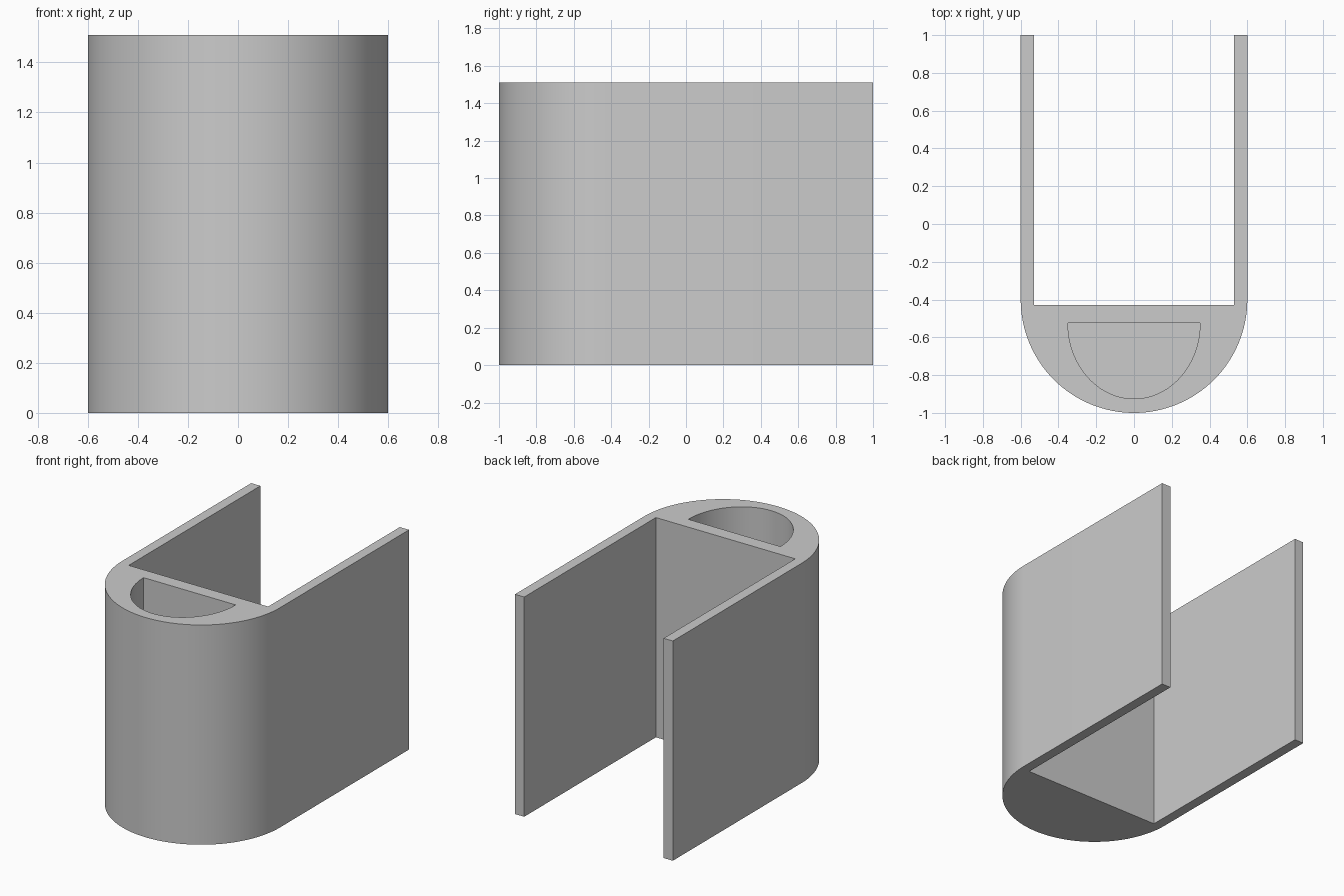
import bpy
import bmesh
from math import sin, cos, pi, radians

cube = bpy.data.objects.get("Cube")
if cube:
    bpy.data.objects.remove(cube, do_unlink=True)

HEIGHT = 1.51
FLOOR = 0.07
HALF_WIDTH = 0.6
INNER = 0.53

grey = bpy.data.materials.new("light grey")
grey.use_nodes = True
colour = (0.6, 0.6, 0.6, 1)
grey.diffuse_color = colour
grey.node_tree.nodes["Principled BSDF"].inputs["Base Color"].default_value = colour


def front_arc(rx, ry, cy, steps):
    """Half ellipse bulging to the front, from left to right."""
    return [(rx * cos(pi * i / steps), cy - ry * sin(pi * i / steps))
            for i in range(steps + 1)]


def prism(name, profile, bottom, top):
    bm = bmesh.new()
    face = bm.faces.new([bm.verts.new((x, y, bottom)) for x, y in profile])
    extruded = bmesh.ops.extrude_face_region(bm, geom=[face])["geom"]
    verts = [v for v in extruded if isinstance(v, bmesh.types.BMVert)]
    bmesh.ops.translate(bm, vec=(0, 0, top - bottom), verts=verts)
    bmesh.ops.recalc_face_normals(bm, faces=bm.faces)
    mesh = bpy.data.meshes.new(name)
    bm.to_mesh(mesh)
    bm.free()
    mesh.materials.append(grey)
    obj = bpy.data.objects.new(name, mesh)
    bpy.context.collection.objects.link(obj)
    return obj


# Rounded front with two side walls running back
outline = front_arc(HALF_WIDTH, HALF_WIDTH, -0.4, 64) + [
    (-HALF_WIDTH, 1), (-INNER, 1), (-INNER, -0.43),
    (INNER, -0.43), (INNER, 1), (HALF_WIDTH, 1)]
holder = prism("holder_body", outline, 0, HEIGHT)

# Half-round pocket, open at the top
cutter = prism("pocket_cutter", front_arc(0.35, 0.4, -0.525, 48),
               FLOOR, HEIGHT + 0.1)
cutter.hide_render = True
cutter.hide_viewport = True

cut = holder.modifiers.new("pocket", "BOOLEAN")
cut.operation = "DIFFERENCE"
cut.solver = "EXACT"
cut.object = cutter

# Apply the cut, then smooth the curved walls
bpy.context.view_layer.objects.active = holder
holder.select_set(True)
bpy.ops.object.modifier_apply(modifier=cut.name)
bpy.data.objects.remove(cutter, do_unlink=True)
bpy.ops.object.shade_smooth_by_angle(angle=radians(30))
